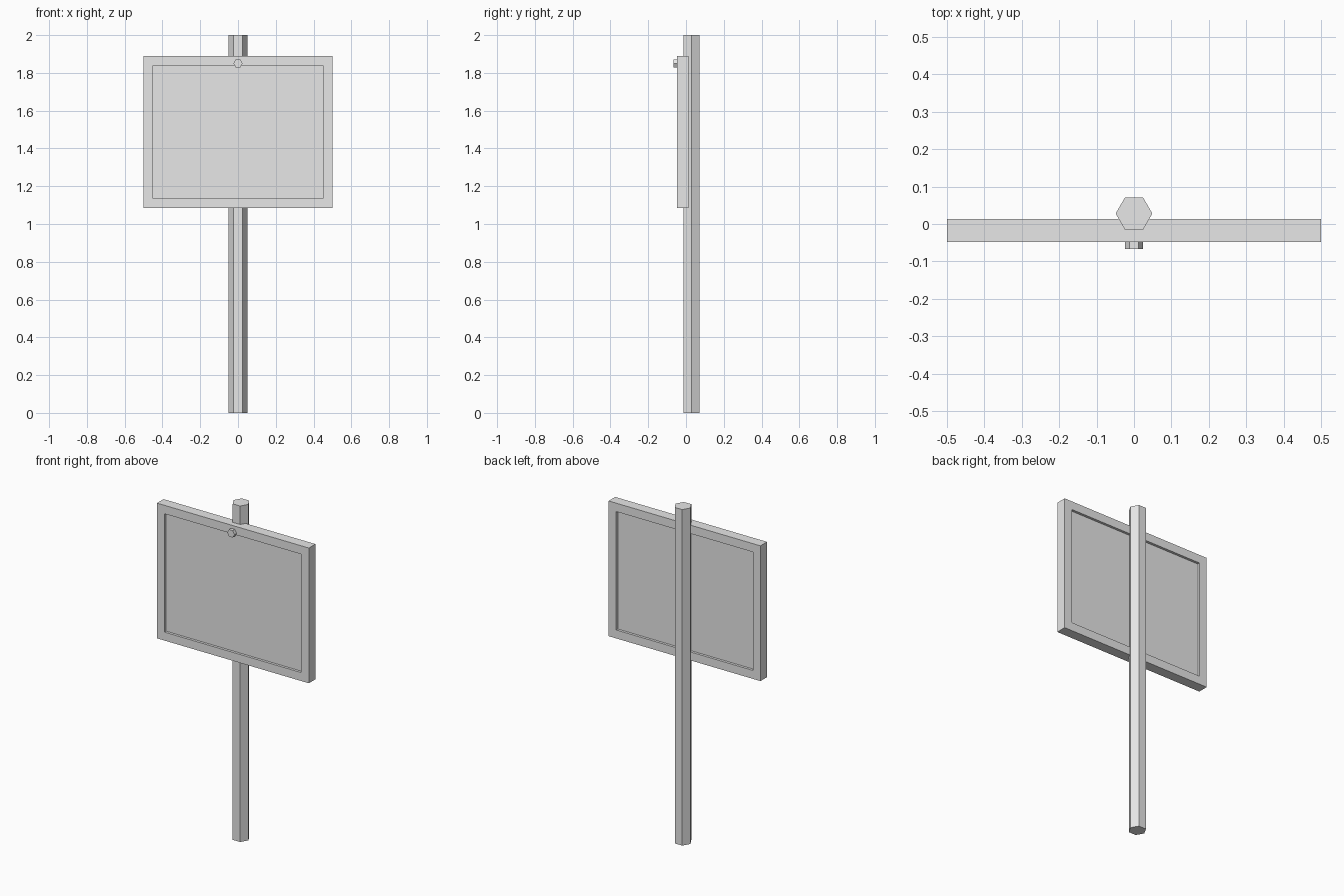
import bpy, bmesh
from math import radians
from mathutils import Matrix, Vector

cube = bpy.data.objects.get("Cube")
if cube:
    bpy.data.objects.remove(cube)

GREY = (0.8, 0.8, 0.8, 1)
grey = bpy.data.materials.new("plain grey")
grey.use_nodes = True
grey.diffuse_color = GREY
grey.node_tree.nodes["Principled BSDF"].inputs["Base Color"].default_value = GREY


def finish(bm, name):
    bmesh.ops.recalc_face_normals(bm, faces=bm.faces)
    mesh = bpy.data.meshes.new(name)
    bm.to_mesh(mesh)
    bm.free()
    mesh.materials.append(grey)
    obj = bpy.data.objects.new(name, mesh)
    bpy.context.collection.objects.link(obj)
    return obj


def hex_prism(name, radius, length, centre, tilt=0):
    """Six-sided bar with corners pointing along x."""
    bm = bmesh.new()
    matrix = Matrix.Translation(centre) @ Matrix.Rotation(radians(tilt), 4, "X") @ Matrix.Rotation(radians(90), 4, "Z")
    bmesh.ops.create_cone(bm, cap_ends=True, segments=6, radius1=radius,
                          radius2=radius, depth=length, matrix=matrix)
    return finish(bm, name)


def framed_board(name, size, centre, border, recess):
    """Slab with a sunken panel on its front and back."""
    bm = bmesh.new()
    bmesh.ops.create_cube(bm, matrix=Matrix.Translation(centre) @ Matrix.Diagonal((*size, 1)))
    bm.normal_update()
    for face in [f for f in bm.faces if abs(f.normal.y) > 0.9]:
        inward = -face.normal * recess
        bmesh.ops.inset_region(bm, faces=[face], thickness=border)
        rim = bmesh.ops.extrude_face_region(bm, geom=[face])
        verts = [g for g in rim["geom"] if isinstance(g, bmesh.types.BMVert)]
        bmesh.ops.translate(bm, verts=verts, vec=inward)
        if face.is_valid:
            bmesh.ops.delete(bm, geom=[face], context="FACES")
    return finish(bm, name)


# Post, sign board and the bolt holding it
hex_prism("post", 0.049, 2.0, Vector((0, 0.028, 1.0)))
framed_board("sign_board", (1.0, 0.062, 0.805), Vector((0, -0.017, 1.4875)), 0.071, 0.015)
hex_prism("bolt", 0.024, 0.03, Vector((0, -0.052, 1.85)), tilt=90)
